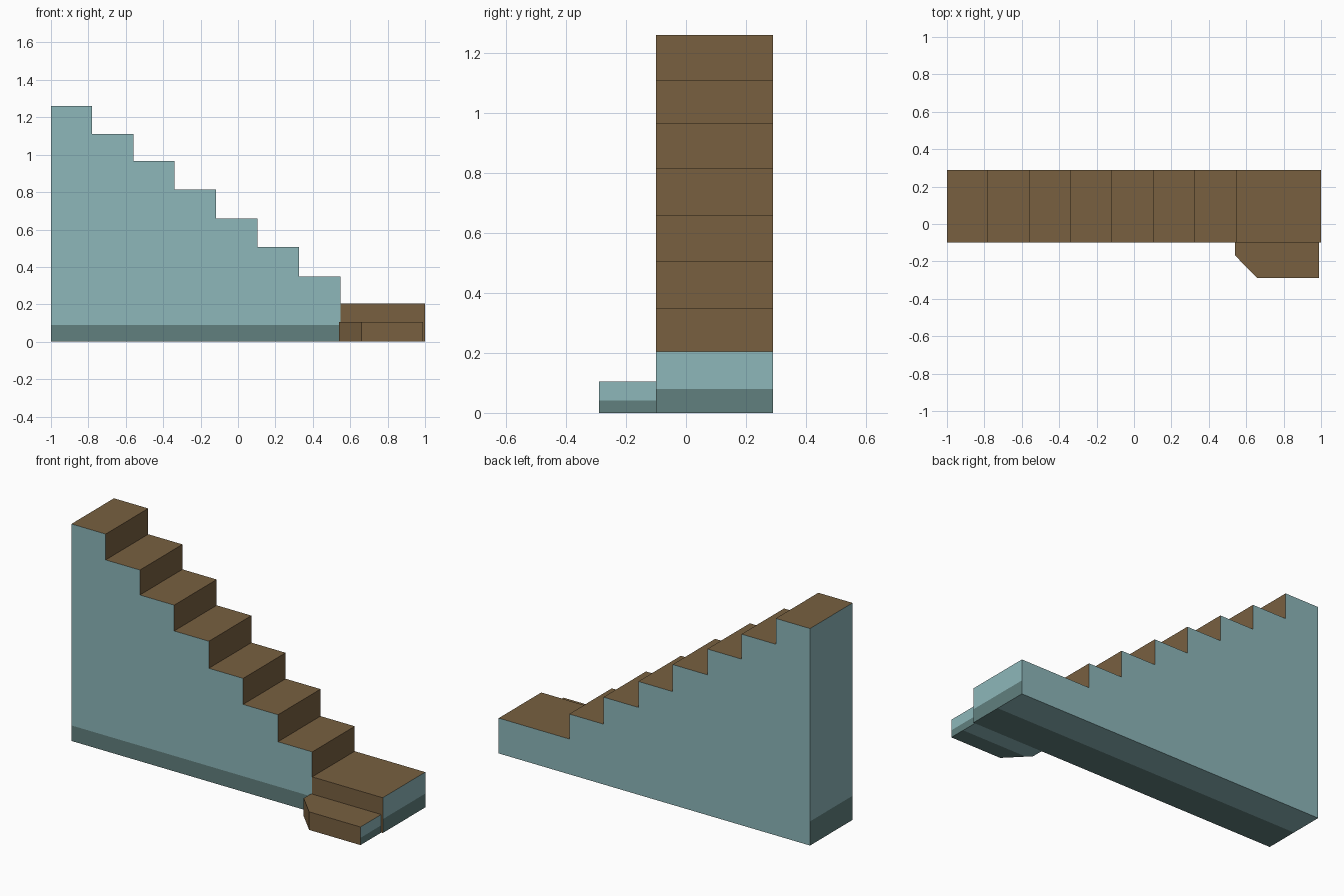
import bpy, bmesh
from mathutils import Vector

if "Cube" in bpy.data.objects:
    bpy.data.objects.remove(bpy.data.objects["Cube"])


def material(name, rgb):
    m = bpy.data.materials.new(name)
    m.diffuse_color = (*rgb, 1)
    m.use_nodes = True
    m.node_tree.nodes["Principled BSDF"].inputs["Base Color"].default_value = m.diffuse_color
    return m


MATS = [material("pale_teal_wall", (0.266, 0.474, 0.491)),
        material("brown_wood", (0.188, 0.117, 0.051)),
        material("grey_green_skirting", (0.119, 0.216, 0.209))]
TEAL, BROWN, GREY = range(3)


def prism(points, offset):
    """Extrude a closed outline by an offset vector."""
    bm = bmesh.new()
    base = bm.faces.new([bm.verts.new(p) for p in points])
    ext = bmesh.ops.extrude_face_region(bm, geom=[base], use_keep_orig=True)
    bmesh.ops.translate(bm, vec=offset,
                        verts=[g for g in ext["geom"] if isinstance(g, bmesh.types.BMVert)])
    bmesh.ops.recalc_face_normals(bm, faces=bm.faces)
    return bm


def facing(bm, direction, test=lambda c: True):
    d = Vector(direction)
    bm.normal_update()
    return [f for f in bm.faces if f.normal.dot(d) > 0.9 and test(f.calc_center_median())]


def cut(bm, faces, co, normal):
    """Cut only the given faces along a plane."""
    geom = set(faces)
    for f in faces:
        geom.update(f.edges, f.verts)
    bmesh.ops.bisect_plane(bm, geom=list(geom), plane_co=co, plane_no=normal, dist=1e-5)


def band(bm, direction, axis, level, low=GREY, high=TEAL, test=lambda c: True):
    """Split faces of one direction at a level and colour the two sides."""
    n = Vector((0, 0, 0))
    n[axis] = 1
    cut(bm, facing(bm, direction, test), n * level, n)
    for f in facing(bm, direction, test):
        f.material_index = low if f.calc_center_median()[axis] < level else high


def finish(bm, name):
    me = bpy.data.meshes.new(name)
    bm.to_mesh(me)
    bm.free()
    for m in MATS:
        me.materials.append(m)
    ob = bpy.data.objects.new(name, me)
    bpy.context.collection.objects.link(ob)


# Stair flight: stepped side profile extruded across its width
XS = [-1, -0.78, -0.56, -0.34, -0.117, 0.103, 0.327, 0.547, 1]
ZS = [1.26, 1.11, 0.965, 0.815, 0.658, 0.507, 0.35, 0.205]
Y0, Y1 = -0.10, 0.29
profile = [(-1, Y0, 0)]
for i, z in enumerate(ZS):
    profile += [(XS[i], Y0, z), (XS[i + 1], Y0, z)]
profile += [(1, Y0, 0), (XS[7], Y0, 0)]
bm = prism(profile, (0, Y1 - Y0, 0))

# Separate the brown front of the bottom step from the side wall
front = facing(bm, (0, -1, 0))[0]
ends = [v for v in front.verts if abs(v.co.x - XS[7]) < 1e-4]
ends.sort(key=lambda v: v.co.z)
bmesh.utils.face_split(front, ends[0], ends[1])

for f in facing(bm, (0, 0, 1)):
    f.material_index = BROWN
for f in facing(bm, (1, 0, 0), lambda c: c.x < 0.9):
    f.material_index = BROWN
for f in facing(bm, (0, -1, 0), lambda c: c.x > XS[7]):
    f.material_index = BROWN
# Skirting bands on the front, ends and underside
band(bm, (0, -1, 0), 2, 0.09, test=lambda c: c.x < XS[7])
band(bm, (-1, 0, 0), 2, 0.14)
band(bm, (1, 0, 0), 2, 0.08, test=lambda c: c.x > 0.9)
band(bm, (0, 0, -1), 1, 0.095)
finish(bm, "stair_flight")

# Low side step with one clipped corner
outline = [(0.54, Y0, 0), (0.54, -0.168, 0), (0.66, -0.285, 0), (0.99, -0.285, 0), (0.99, Y0, 0)]
outline = [(x, -0.29 if y == -0.285 else y, z) for x, y, z in outline]
bm = prism(outline, (0, 0, 0.105))
for f in bm.faces:
    f.material_index = BROWN
band(bm, (1, 0, 0), 2, 0.042)
band(bm, (0, 0, -1), 1, -0.195)
finish(bm, "side_step")
